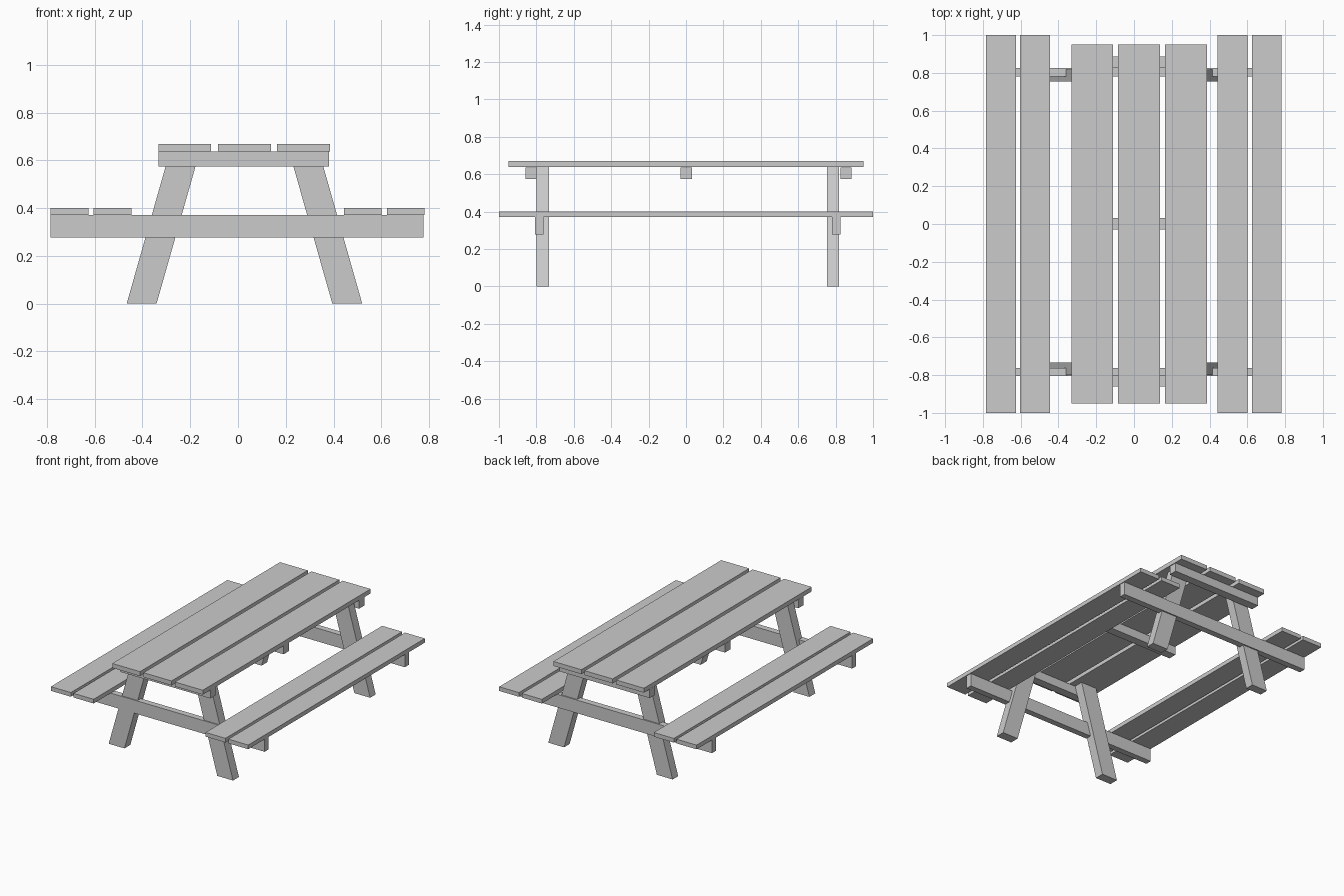
import bpy, bmesh

if "Cube" in bpy.data.objects:
    bpy.data.objects.remove(bpy.data.objects["Cube"])


def prism(name, profile, y0, y1):
    """Extrude an x-z outline from y0 to y1."""
    bm = bmesh.new()
    face = bm.faces.new([bm.verts.new((x, y0, z)) for x, z in profile])
    ext = bmesh.ops.extrude_face_region(bm, geom=[face])
    verts = [g for g in ext["geom"] if isinstance(g, bmesh.types.BMVert)]
    bmesh.ops.translate(bm, verts=verts, vec=(0, y1 - y0, 0))
    bmesh.ops.recalc_face_normals(bm, faces=bm.faces)
    mesh = bpy.data.meshes.new(name)
    bm.to_mesh(mesh)
    bm.free()
    obj = bpy.data.objects.new(name, mesh)
    bpy.context.collection.objects.link(obj)
    return obj


def board(name, x0, x1, y0, y1, z0, z1):
    return prism(name, [(x0, z0), (x1, z0), (x1, z1), (x0, z1)], y0, y1)


# Table top planks
for x0, x1 in ((-0.332, -0.112), (-0.084, 0.138), (0.164, 0.386)):
    board("table_plank", x0, x1, -0.95, 0.95, 0.637, 0.669)

# Bench planks, two on each side
for x0, x1 in ((-0.784, -0.625), (-0.604, -0.445), (0.443, 0.601), (0.624, 0.781)):
    board("seat_plank", x0, x1, -1.0, 1.0, 0.371, 0.401)

# Battens under the table top
for y0, y1 in ((-0.859, -0.799), (-0.029, 0.032), (0.825, 0.886)):
    board("top_batten", -0.332, 0.382, y0, y1, 0.574, 0.636)

# Long beams carrying the seats
for y0, y1 in ((-0.806, -0.762), (0.781, 0.826)):
    board("seat_beam", -0.784, 0.776, y0, y1, 0.277, 0.371)

# Slanted legs
leg_top, lean = 0.638, 0.181
for y0, y1 in ((-0.799, -0.732), (0.754, 0.817)):
    for x0, x1, shift in ((-0.466, -0.341, lean), (0.395, 0.520, -lean)):
        prism("leg", [(x0, 0), (x1, 0), (x1 + shift, leg_top), (x0 + shift, leg_top)], y0, y1)
